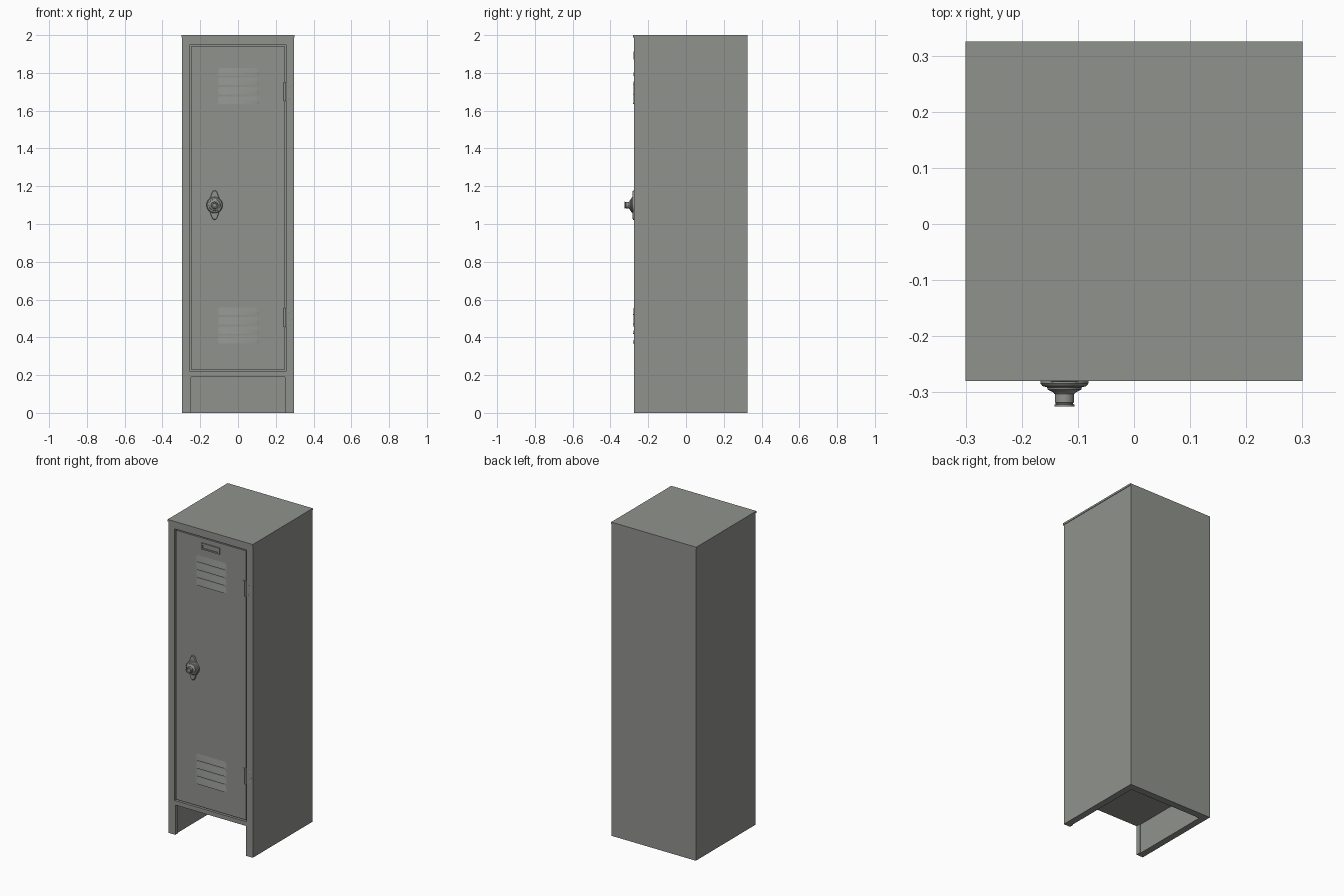
import bpy, bmesh, math
from mathutils import Vector

cube = bpy.data.objects.get("Cube")
if cube:
    bpy.data.objects.remove(cube, do_unlink=True)

paint = bpy.data.materials.new("grey_enamel")
paint.use_nodes = True
COLOUR = (0.28, 0.29, 0.27, 1)
paint.diffuse_color = COLOUR
paint.node_tree.nodes["Principled BSDF"].inputs["Base Color"].default_value = COLOUR

FRONT, BACK, DOOR_Y = -0.275, 0.325, -0.272


def finish(name, bm, smooth=False):
    bmesh.ops.recalc_face_normals(bm, faces=bm.faces)
    mesh = bpy.data.meshes.new(name)
    bm.to_mesh(mesh)
    bm.free()
    mesh.materials.append(paint)
    obj = bpy.data.objects.new(name, mesh)
    bpy.context.collection.objects.link(obj)
    if smooth:
        bpy.ops.object.select_all(action='DESELECT')
        obj.select_set(True)
        bpy.context.view_layer.objects.active = obj
        bpy.ops.object.shade_smooth_by_angle(angle=math.radians(35))
    return obj


def box(name, x, y, z):
    """Box from three (low, high) ranges."""
    bm = bmesh.new()
    bmesh.ops.create_cube(bm, size=1)
    for v in bm.verts:
        v.co = [r[0] if c < 0 else r[1] for c, r in zip(v.co, (x, y, z))]
    return finish(name, bm)


def loft(name, rings, smooth=False):
    """Closed solid through rings of equal point count."""
    bm = bmesh.new()
    loops = [[bm.verts.new(p) for p in ring] for ring in rings]
    n = len(loops[0])
    for a, b in zip(loops, loops[1:]):
        for i in range(n):
            j = (i + 1) % n
            bm.faces.new((a[i], a[j], b[j], b[i]))
    bm.faces.new(loops[0])
    bm.faces.new(loops[-1])
    return finish(name, bm, smooth)


def cut(target, cutter):
    cutter.hide_render = True
    mod = target.modifiers.new("cut", 'BOOLEAN')
    mod.operation, mod.solver, mod.object = 'DIFFERENCE', 'EXACT', cutter
    bpy.context.view_layer.objects.active = target
    bpy.ops.object.modifier_apply(modifier=mod.name)
    bpy.data.objects.remove(cutter, do_unlink=True)


def turned(name, x, z, profile, sides):
    """Turned part about a front-to-back axis; profile is (radius, y)."""
    rings = [[(x + r * math.cos(2 * math.pi * i / sides), y,
               z + r * math.sin(2 * math.pi * i / sides))
              for i in range(sides)] for r, y in profile]
    return loft(name, rings, True)


# Cabinet with toe space and door recess
cabinet = box("cabinet", (-0.297, 0.297), (FRONT, BACK), (0, 1.99))
cut(cabinet, box("toe_cutter", (-0.25, 0.25), (-0.4, -0.245), (-0.1, 0.19)))
cut(cabinet, box("base_cutter", (-0.255, 0.255), (-0.246, 0.28), (-0.1, 0.19)))
cut(cabinet, box("door_cutter", (-0.254, 0.254), (-0.4, -0.25), (0.218, 1.95)))
box("top_cap", (-0.3, 0.3), (FRONT - 0.005, BACK), (1.988, 2))

# Door
box("door", (-0.246, 0.246), (DOOR_Y, -0.249), (0.226, 1.942))

# Louvres: (height, outward) section, flattened at both ends
SECTION = [(0, 0), (0.046, 0), (0.03, 0.003), (0.012, 0.007), (0, 0.009)]
for group, base in (("upper", 1.635), ("lower", 0.368)):
    for k in range(4):
        rings = [[(x, DOOR_Y + 0.001 - d * s, base + 0.05 * k + h) for h, d in SECTION]
                 for x, s in ((-0.106, 0.15), (-0.092, 1), (0.097, 1), (0.111, 0.15))]
        loft(f"{group}_louvre_{k + 1}", rings, True)

# Label holder
holder = box("label_holder", (-0.065, 0.065), (-0.279, DOOR_Y + 0.001), (1.872, 1.912))
cut(holder, box("holder_cutter", (-0.055, 0.055), (-0.4, -0.274), (1.881, 1.903)))

# Hinges with rivets on the frame
for name, z in (("upper", 1.7), ("lower", 0.505)):
    box(f"{name}_hinge_leaf", (0.226, 0.24), (-0.275, DOOR_Y + 0.001), (z - 0.05, z + 0.05))
    bm = bmesh.new()
    bmesh.ops.create_cone(bm, cap_ends=True, segments=16, radius1=0.008, radius2=0.008, depth=0.1)
    bmesh.ops.translate(bm, verts=bm.verts, vec=Vector((0.247, -0.271, z)))
    finish(f"{name}_hinge_barrel", bm, True)
    for i, (dx, dz) in enumerate(((0.27, 0.027), (0.284, 0.036), (0.27, -0.035), (0.284, -0.005))):
        turned(f"{name}_hinge_rivet_{i + 1}", dx, z + dz,
               [(0.005, FRONT + 0.001), (0.005, FRONT - 0.001), (0.003, FRONT - 0.002)], 10)

# Lock backplate: round middle tapering to rounded tips
KX, KZ = -0.124, 1.1
half = []
tip, mid, rise = 0.014, 0.036, 0.064
lean = math.asin((mid - tip) / rise)
for centre, radius, a0, a1 in ((0, mid, 0, lean), (rise, tip, lean, math.pi - lean),
                               (0, mid, math.pi - lean, math.pi)):
    for i in range(9):
        a = a0 + (a1 - a0) * i / 8
        half.append((radius * math.cos(a), centre + radius * math.sin(a)))
half = half[:-1]
outline = half + [(-x, -z) for x, z in half]
loft("lock_backplate", [[(KX + x * s, y, KZ + z * s) for x, z in outline]
                        for y, s in ((DOOR_Y + 0.001, 1), (-0.279, 1), (-0.282, 0.95))], True)

# Lock dial and knob
turned("lock_dial", KX, KZ,
       [(0.043, -0.271), (0.043, -0.284), (0.039, -0.289), (0.031, -0.291),
        (0.030, -0.295), (0.020, -0.300), (0.018, -0.303)], 32)
turned("lock_knob", KX, KZ,
       [(0.017, -0.300), (0.017, -0.318), (0.0155, -0.319), (0.0155, -0.321),
        (0.018, -0.322), (0.018, -0.325), (0.012, -0.325), (0.010, -0.321)], 24)
